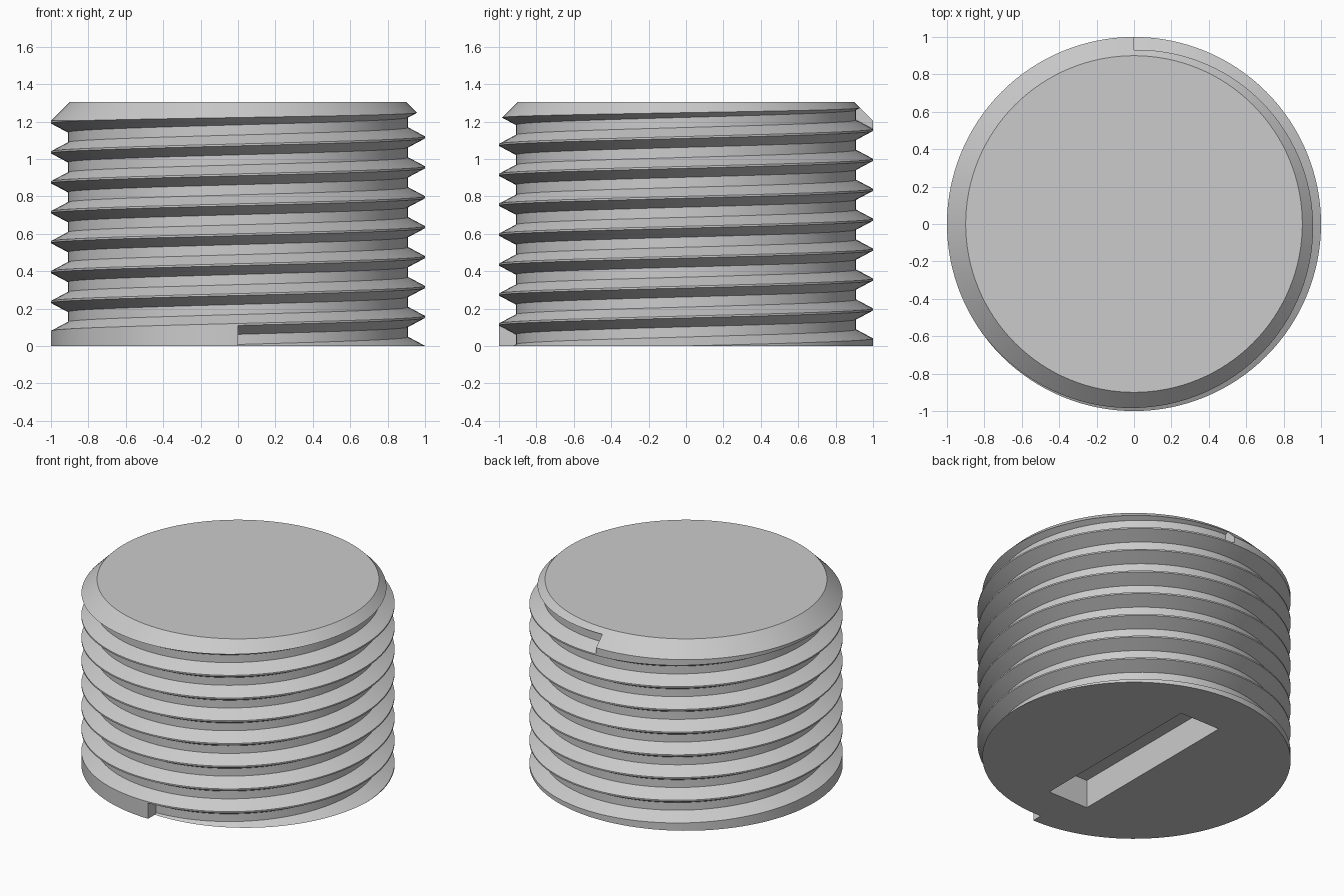
import bpy
import bmesh
from math import pi, sin, cos, radians

SEGMENTS = 128      # sides around the plug
HEIGHT = 1.305
CHAMFER = 0.1
PITCH = 0.16
TURNS = 7.5
ROOT = 0.91         # radius at the bottom of the thread groove
GROOVE_START = 0.035

if "Cube" in bpy.data.objects:
    bpy.data.objects.remove(bpy.data.objects["Cube"], do_unlink=True)

steel = bpy.data.materials.new("light grey metal")
steel.use_nodes = True
grey = (0.6, 0.6, 0.6, 1)
steel.diffuse_color = grey
steel.node_tree.nodes["Principled BSDF"].inputs["Base Color"].default_value = grey


def add_object(name, bm):
    bmesh.ops.recalc_face_normals(bm, faces=bm.faces)
    mesh = bpy.data.meshes.new(name)
    bm.to_mesh(mesh)
    bm.free()
    mesh.materials.append(steel)
    obj = bpy.data.objects.new(name, mesh)
    bpy.context.collection.objects.link(obj)
    return obj


def loft(name, sections):
    """Join equal closed sections into a capped solid."""
    bm = bmesh.new()
    rings = [[bm.verts.new(p) for p in section] for section in sections]
    for a, b in zip(rings, rings[1:]):
        for i in range(len(a)):
            j = (i + 1) % len(a)
            bm.faces.new((a[i], a[j], b[j], b[i]))
    bm.faces.new(rings[0])
    bm.faces.new(rings[-1])
    return add_object(name, bm)


def circle(radius, z):
    steps = (2 * pi * i / SEGMENTS for i in range(SEGMENTS))
    return [(radius * cos(a), radius * sin(a), z) for a in steps]


def groove_section(step):
    """Trapezoid across the groove, standing in a radial plane."""
    turn = step / SEGMENTS
    a = 2 * pi * turn - pi / 2
    z = GROOVE_START + PITCH * turn
    half = [(ROOT, 0.027), (1.003, 0.0765), (1.05, 0.0765)]
    outline = half + [(r, -h) for r, h in reversed(half)]
    return [(r * cos(a), r * sin(a), z + h) for r, h in outline]


# Plain cylinder with a chamfered top
plug = loft("threaded_plug", [circle(1, 0), circle(1, HEIGHT - CHAMFER),
                              circle(1 - CHAMFER, HEIGHT)])

# Helical groove that leaves the thread standing
groove = loft("groove_cutter",
              [groove_section(s) for s in range(int(TURNS * SEGMENTS) + 1)])

# Driver slot in the underside
bm = bmesh.new()
bmesh.ops.create_cube(bm, size=1)
bmesh.ops.scale(bm, vec=(0.312, 1.31, 0.4), verts=bm.verts)
slot = add_object("slot_cutter", bm)

# Cut both out of the plug
for cutter in (groove, slot):
    cutter.hide_render = True
    cut = plug.modifiers.new(cutter.name, 'BOOLEAN')
    cut.operation = 'DIFFERENCE'
    cut.solver = 'EXACT'
    cut.object = cutter

bpy.ops.object.select_all(action='DESELECT')
plug.select_set(True)
bpy.context.view_layer.objects.active = plug
for name in [m.name for m in plug.modifiers]:
    bpy.ops.object.modifier_apply(modifier=name)
for cutter in (groove, slot):
    bpy.data.objects.remove(cutter, do_unlink=True)

bpy.ops.object.shade_smooth_by_angle(angle=radians(25))
